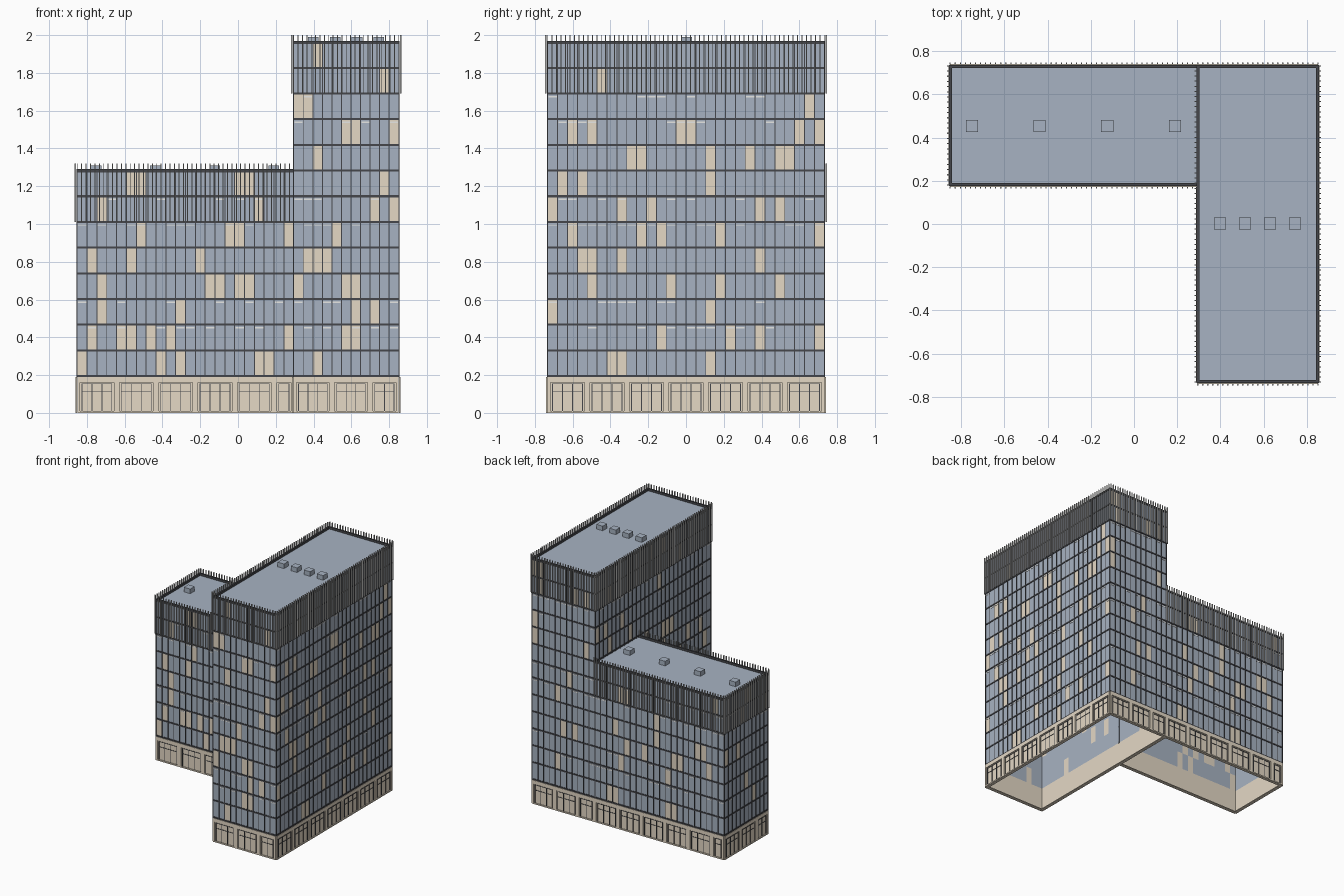
import bpy, bmesh, random
from mathutils import Matrix, Vector

random.seed(7)
if "Cube" in bpy.data.objects:
    bpy.data.objects.remove(bpy.data.objects["Cube"])


def material(name, r, g, b):
    m = bpy.data.materials.new(name)
    m.use_nodes = True
    m.diffuse_color = (r, g, b, 1)
    m.node_tree.nodes["Principled BSDF"].inputs["Base Color"].default_value = (r, g, b, 1)
    return m


GLASS = material("blue grey glass", 0.39, 0.45, 0.54)
STONE = material("warm stone", 0.78, 0.69, 0.56)
DARK = material("dark frame", 0.06, 0.062, 0.07)
FIN = material("light grey fin", 0.52, 0.52, 0.51)
PALE = material("pale strip", 0.9, 0.9, 0.88)

BASE, FLOOR = 0.195, 0.136
SKIN = 0.001  # small clearance between a wall and the trim on it
PARTS = {}


def part(name, *mats):
    """Return the growing mesh for a named part."""
    if name not in PARTS:
        PARTS[name] = (bmesh.new(), mats)
    return PARTS[name][0]


def box(bm, frame, u, v, z):
    """Box between (low, high) pairs along, out from and up a facade."""
    lo, hi = Vector((u[0], v[0], z[0])), Vector((u[1], v[1], z[1]))
    size = Matrix.Diagonal((*(hi - lo), 1))
    bmesh.ops.create_cube(bm, size=1, matrix=frame @ Matrix.Translation((lo + hi) / 2) @ size)


def quad(bm, frame, u, z, index=0):
    corners = [(u[0], 0, z[0]), (u[1], 0, z[0]), (u[1], 0, z[1]), (u[0], 0, z[1])]
    face = bm.faces.new([bm.verts.new(frame @ Vector(c)) for c in corners])
    face.material_index = index


def ground_floor(block, frame, length, pitch):
    """Stone wall with piers, lintel, sill and barred window bays."""
    quad(part(block + "_ground_wall", STONE), frame, (0, length), (0, BASE))
    piers = part(block + "_ground_piers", STONE)
    bars = part(block + "_ground_window_bars", DARK)
    box(piers, frame, (0, length), (SKIN, 0.008), (0.162, BASE - 0.005))
    box(piers, frame, (0, length), (SKIN, 0.008), (0, 0.01))
    start = 0
    while start < length - 0.01:
        end = min(start + pitch, length)
        lo, hi = start + 0.015, end - 0.015
        for u in ((start, lo), (hi, end)):
            box(piers, frame, u, (SKIN, 0.008), (0.01, 0.162))
        lo, hi = lo + 0.01, hi - 0.01
        panes = max(1, round((hi - lo) / 0.053))
        for i in range(panes + 1):
            u = lo + (hi - lo) * i / panes
            box(bars, frame, (u - 0.0018, u + 0.0018), (SKIN, 0.005), (0.01, 0.155))
        for z in (0.112, 0.154):
            box(bars, frame, (lo, hi), (SKIN, 0.004), (z - 0.0018, z + 0.0018))
        start += pitch
    box(part(block + "_wall_foot", STONE), frame, (0, length), (-0.02, 0), (0, 0.006))


def facade(block, start, along, length, panes, floors, lit=None):
    """One wall: stone ground floor, glazed storeys and crown fins.
    lit holds one word per storey, each letter naming a warm pane."""
    ax, ay = along
    frame = Matrix(((ax, ay, 0, start[0]), (ay, -ax, 0, start[1]), (0, 0, 1, 0), (0, 0, 0, 1)))
    w = length / panes
    top = BASE + floors * FLOOR
    ground_floor(block, frame, length, 4 * w)

    # glazing, some panes warm, some with a pale blind strip
    glass = part(block + "_glazing", GLASS, STONE)
    strips = part(block + "_blind_strips", PALE)
    for f in range(floors):
        z = BASE + f * FLOOR
        for p in range(panes):
            warm = chr(97 + p) in lit[f] if lit else random.random() < 0.1
            quad(glass, frame, (p * w, p * w + w), (z, z + FLOOR), int(warm))
            if f in (1, 2, 5, 6, 9, 10) and random.random() < 0.3:
                box(strips, frame, (p * w + 0.004, p * w + w - 0.004), (SKIN, 0.003),
                    (z + FLOOR - 0.02, z + FLOOR - 0.013))

    # mullions and floor bands
    mullions = part(block + "_mullions", DARK)
    for p in range(panes + 1):
        box(mullions, frame, (p * w - 0.0025, p * w + 0.0025), (SKIN, 0.005), (BASE, top))
    bands = part(block + "_floor_bands", DARK)
    for f in range(floors + 1):
        z = BASE + f * FLOOR
        box(bands, frame, (-0.005, length + 0.005), (SKIN, 0.005), (z - 0.0055, z + 0.0055))

    # crown fins standing clear of the wall
    fins = part(block + "_crown_fins", FIN)
    count = round(length / 0.0235)
    for i in range(count + 1):
        u = i * length / count
        box(fins, frame, (u - 0.0025, u + 0.0025), (0.006, 0.015), (top - 2 * FLOOR, top + 0.037))

    # roof parapet
    box(part(block + "_parapet", DARK), frame, (0, length), (-0.009, 0.004), (top - 0.01, top + 0.007))


def block_roof(block, x, y, floors, vents):
    """Flat roof plate with a row of small vent boxes."""
    z = BASE + floors * FLOOR - 0.01
    world = Matrix.Identity(4)
    box(part(block + "_roof", GLASS), world, x, y, (z - 0.004, z))
    for vx, vy in vents:
        box(part(block + "_roof_vents", GLASS), world, (vx - 0.028, vx + 0.028),
            (vy - 0.028, vy + 0.028), (z, z + 0.037))


X, Y = 0.851, 0.732
SPLIT, WING_Y = 0.295, 0.18
tower_w, wing_w, wing_d = X - SPLIT, X + SPLIT, Y - WING_Y

# tall tower
front = "c fg gi afg bcd e ik j c fgk ab j c".split()
side = "ghq lsv| aq emrx dehv cjlr| ahkvx bdq ijquxy cenoz| { f -".split()
facade("tower", (SPLIT, -Y), (1, 0), tower_w, 11, 13, front)
facade("tower", (X, -Y), (0, 1), 2 * Y, 28, 13, side)
facade("tower", (X, Y), (-1, 0), tower_w, 11, 13)
facade("tower", (SPLIT, Y), (0, -1), 2 * Y, 28, 13)
block_roof("tower", (SPLIT, X), (-Y, Y), 13, [(0.398 + 0.116 * i, 0.003) for i in range(4)])

# low wing, closed on its inner end by the tower
front = "aikst befhjv ck cnoqr bfm gpqv cs fgqr".split()
facade("wing", (-X, WING_Y), (1, 0), wing_w, 22, 8, front)
facade("wing", (SPLIT, Y), (-1, 0), wing_w, 22, 8)
facade("wing", (-X, Y), (0, -1), wing_d, 11, 8)
block_roof("wing", (-X, SPLIT), (WING_Y, Y), 8, [(-0.75 + 0.313 * i, 0.453) for i in range(4)])

# turn every part into an object
for name, (bm, mats) in PARTS.items():
    mesh = bpy.data.meshes.new(name)
    if "glazing" not in name and "wall" not in name:
        bmesh.ops.recalc_face_normals(bm, faces=bm.faces)
    bm.to_mesh(mesh)
    bm.free()
    for m in mats:
        mesh.materials.append(m)
    bpy.context.scene.collection.objects.link(bpy.data.objects.new(name, mesh))
